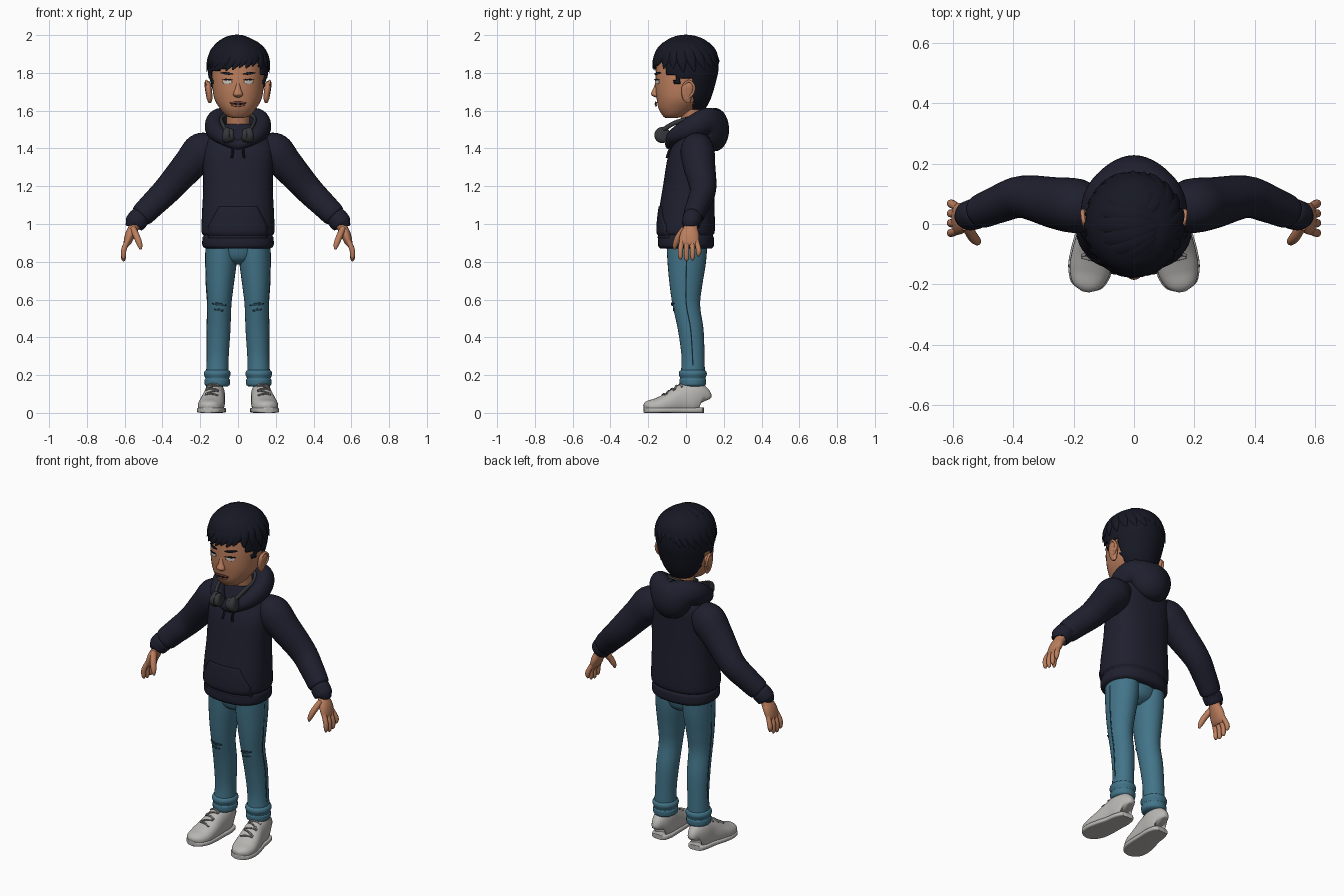
import bpy, bmesh, math, random
from mathutils import Vector

random.seed(4)
cube = bpy.data.objects.get("Cube")
if cube:
    bpy.data.objects.remove(cube)


def material(name, r, g, b):
    m = bpy.data.materials.new(name)
    m.use_nodes = True
    m.diffuse_color = (r, g, b, 1)
    bsdf = m.node_tree.nodes["Principled BSDF"]
    bsdf.inputs["Base Color"].default_value = (r, g, b, 1)
    bsdf.inputs["Roughness"].default_value = 0.8
    return m


SKIN = material("warm skin", .5, .21, .11)
LIPS = material("lip brown", .34, .11, .07)
NAVY = material("navy fabric", .013, .014, .027)
HAIR = material("black hair", .008, .009, .017)
DENIM = material("blue denim", .055, .175, .25)
DARK_DENIM = material("dark denim", .02, .06, .09)
SHOE = material("pale grey shoe", .48, .47, .45)
LACE = material("mid grey lace", .25, .25, .25)
METAL = material("charcoal plastic", .035, .037, .042)
WHITE = material("eye white", .6, .55, .5)
X, Y, Z = Vector((1, 0, 0)), Vector((0, 1, 0)), Vector((0, 0, 1))
parts = []


def finish(name, bm, mat, mirror=False, solid=0):
    bmesh.ops.recalc_face_normals(bm, faces=bm.faces)
    me = bpy.data.meshes.new(name)
    bm.to_mesh(me)
    bm.free()
    me.materials.append(mat)
    ob = bpy.data.objects.new(name, me)
    bpy.context.collection.objects.link(ob)
    if solid:
        mod = ob.modifiers.new("thickness", 'SOLIDIFY')
        mod.thickness = solid
    if mirror:
        ob.modifiers.new("mirror", 'MIRROR').use_mirror_merge = False
    parts.append(ob)
    return ob


def smooth_rows(rows, steps, closed):
    """Catmull-Rom interpolation through rows of equal length."""
    n, out = len(rows), []
    pick = lambda i: rows[i % n] if closed else rows[min(max(i, 0), n - 1)]
    for i in range(n if closed else n - 1):
        for s in range(steps):
            t = s / steps
            out.append([b + .5 * t * (c - a + t * (2 * a - 5 * b + 4 * c - d + t * (3 * (b - c) + d - a)))
                        for a, b, c, d in zip(pick(i - 1), pick(i), pick(i + 1), pick(i + 2))])
    return out if closed else out + [list(rows[-1])]


def sweep(name, rows, mat, up=Y, upright=False, closed=False, mirror=False,
          sides=28, power=2, floor=None, steps=5, keep=None, solid=0):
    """Skin rows of (x, y, z, radius_a, radius_b) with (super)elliptic sections."""
    rows = smooth_rows(rows, steps, closed)
    pts = [Vector(r[:3]) for r in rows]
    n, bm, rings = len(rows), bmesh.new(), []
    for i, r in enumerate(rows):
        after = pts[(i + 1) % n] if closed else pts[min(i + 1, n - 1)]
        before = pts[i - 1] if closed else pts[max(i - 1, 0)]
        t = Z if upright else (after - before).normalized()
        u = up.cross(t).normalized()
        v = t.cross(u)
        ring = []
        for k in range(sides):
            c, s = math.cos(math.tau * k / sides), math.sin(math.tau * k / sides)
            p = pts[i] + u * math.copysign(abs(c) ** (2 / power), c) * max(r[3], .001) \
                + v * math.copysign(abs(s) ** (2 / power), s) * max(r[4], .001)
            if floor is not None:
                p.z = max(p.z, floor)
            ring.append(bm.verts.new(p))
        rings.append(ring)
    for i in range(n if closed else n - 1):
        a, b = rings[i], rings[(i + 1) % n]
        for k in range(sides):
            j = (k + 1) % sides
            bm.faces.new((a[k], a[j], b[j], b[k]))
    if not closed and not keep:
        bm.faces.new(rings[0])
        bm.faces.new(rings[-1])
    if keep:
        gone = [f for f in bm.faces if not keep(f.calc_center_median())]
        bmesh.ops.delete(bm, geom=gone, context='FACES')
    return finish(name, bm, mat, mirror, solid)


def hit(ob, origin, direction):
    ok, loc, _, _ = ob.ray_cast(Vector(origin), direction, depsgraph=bpy.context.evaluated_depsgraph_get())
    return loc if ok else Vector(origin) + direction


def patch(name, target, x, z, width, h, mat, mirror=False, lift=.003, n=10, tilt=0):
    """Thin plate laid on the front of a target; width is a rule of height -1..1."""
    bm, grid = bmesh.new(), []
    for j in range(n + 1):
        v = (2 * j / n - 1) * .97
        row = []
        for i in range(n + 1):
            px = x + (2 * i / n - 1) * width(v)
            p = hit(target, (px, -1, z + v * h + tilt * (px - x)), Y)
            row.append(bm.verts.new(p - Y * lift))
        grid.append(row)
    for j in range(n):
        for i in range(n):
            bm.faces.new((grid[j][i], grid[j][i + 1], grid[j + 1][i + 1], grid[j + 1][i]))
    return finish(name, bm, mat, mirror, .004)


def oval(w):
    return lambda v: w * math.sqrt(1 - v * v)


# Hoodie body with a gathered hem
torso = sweep("hoodie_body", [
    (0, 0, .87, .17, .135), (0, 0, .885, .188, .147), (0, 0, .925, .188, .148), (0, 0, .94, .182, .142),
    (0, 0, .96, .193, .152), (0, .003, 1.05, .191, .149), (0, .013, 1.2, .184, .135), (0, .025, 1.35, .188, .122),
    (0, .04, 1.43, .18, .105), (0, .045, 1.49, .135, .085), (0, .04, 1.53, .08, .06)],
    NAVY, upright=True, sides=48, power=2.4)
sweep("sleeve", [
    (.13, .055, 1.42, .07, .07), (.19, .06, 1.385, .1, .09), (.26, .07, 1.31, .088, .085),
    (.37, .09, 1.185, .075, .07), (.45, .065, 1.105, .068, .062), (.505, .042, 1.05, .063, .056),
    (.515, .038, 1.04, .053, .048), (.525, .034, 1.03, .057, .051), (.55, .026, 1.0, .053, .048),
    (.553, .025, .995, .035, .035)], NAVY, mirror=True)
patch("front_pocket", torso, 0, 1.01, lambda v: .16 if v < -.3 else .16 - .06 * (v + .3) / 1.3,
      .085, NAVY, lift=.005, n=16)

# Hood resting round the neck
half = [(.09, -.06, 1.465, .038, .04), (.125, .03, 1.51, .05, .06), (.095, .11, 1.54, .058, .075)]
front, back = (0, -.088, 1.42, .022, .025), (0, .152, 1.5, .076, .115)
other = [(-x, y, z, a, b) for x, y, z, a, b in reversed(half)]
sweep("hood", [front] + half + [back] + other, NAVY, up=Z, closed=True, steps=8)
cords = [(x, hit(torso, (x, -1, z), Y).y - .006, z, .006, .006)
         for x, z in ((.022, 1.44), (.03, 1.41), (.028, 1.38), (.033, 1.35))]
sweep("drawstring", cords, HAIR, mirror=True, sides=8)

# Headphones worn round the neck
sweep("headphone_cup", [(.022, -.128, 1.468, .02, .02), (.027, -.128, 1.468, .034, .034),
                        (.045, -.126, 1.47, .036, .036), (.05, -.126, 1.47, .042, .042),
                        (.072, -.124, 1.472, .04, .04), (.08, -.123, 1.473, .02, .02)],
      METAL, up=Z, mirror=True, steps=3)
band = [(.066, -.12, 1.5), (.085, -.06, 1.535), (.088, .02, 1.56), (.06, .075, 1.58)]
band += [(0, .095, 1.585)] + [(-x, y, z) for x, y, z in reversed(band)]
sweep("headphone_band", [p + (.009, .012) for p in band], METAL, up=Z, sides=12)

# Head and neck
sweep("neck", [(0, .045, 1.42, .07, .06), (0, .035, 1.52, .06, .055), (0, .015, 1.64, .065, .06)], SKIN, upright=True)
head = sweep("head", [
    (0, -.08, 1.56, .02, .025), (0, -.067, 1.572, .06, .055), (0, -.045, 1.61, .095, .1),
    (0, -.02, 1.66, .124, .135), (0, -.008, 1.72, .135, .153), (0, 0, 1.8, .138, .16), (0, 0, 1.88, .128, .15),
    (0, 0, 1.94, .09, .11), (0, 0, 1.965, .03, .04)], SKIN, upright=True, sides=40, power=2.15)
sweep("nose", [(0, -.148, 1.765, .008, .008), (0, -.157, 1.72, .014, .015), (0, -.164, 1.69, .025, .021),
               (0, -.16, 1.677, .022, .016), (0, -.153, 1.67, .008, .006)], SKIN, upright=True)
sweep("ear", [(.15, .012, 1.64, .006, .01), (.15, .006, 1.66, .014, .022), (.154, .008, 1.7, .017, .033),
              (.158, .014, 1.735, .016, .033), (.157, .018, 1.757, .005, .012)], SKIN, upright=True, mirror=True)
rim = [(.158, .0, 1.66), (.164, .035, 1.69), (.17, .042, 1.73), (.168, .015, 1.757), (.162, -.012, 1.735)]
sweep("ear_rim", [p + (.007, .007) for p in rim], SKIN, up=X, mirror=True, sides=10)
patch("eye_white", head, .055, 1.752, oval(.024), .011, WHITE, True)
patch("iris", head, .054, 1.752, oval(.011), .011, HAIR, True, lift=.006)
patch("upper_lash", head, .055, 1.764, oval(.027), .003, HAIR, True, lift=.006)
patch("eyebrow", head, .057, 1.797, oval(.032), .006, HAIR, True, lift=.005, tilt=.1)
patch("upper_lip", head, 0, 1.642, oval(.045), .006, LIPS, lift=.008)
patch("lower_lip", head, 0, 1.63, oval(.036), .008, LIPS, lift=.009)
patch("mouth_line", head, 0, 1.636, oval(.043), .002, HAIR, lift=.0105)


# Hair: trimmed cap, then overlapping locks swept across from a side part
def covered(p):
    if p.y < -.06:
        return p.z > (1.8 + .25 * (p.x + .16) if p.x < .12 else 1.79)
    if p.y < -.03:
        return p.z > 1.74
    return p.z > 1.77 if p.y < .035 else True


sweep("hair_cap", [
    (0, .04, 1.605, .066, .06), (0, .022, 1.66, .115, .108), (0, .003, 1.74, .147, .152), (0, 0, 1.82, .161, .172),
    (0, 0, 1.9, .154, .166), (0, 0, 1.95, .122, .135), (0, 0, 1.98, .07, .08), (0, 0, 1.99, .005, .005)],
    HAIR, upright=True, sides=56, steps=8, keep=covered, solid=.01)


def lock(name, start, end, width, flick=.04):
    a, b = Vector(start).normalized(), Vector(end).normalized()
    rows = []
    for i in range(7):
        t = i / 6
        d = a.slerp(b, t)
        p = d * (1 + flick * t ** 4)
        girth = math.sin(math.pi * (.22 + .76 * t))
        rows.append((p.x * .16, p.y * .17, 1.82 + p.z * .166, width * girth, .018 * girth))
    sweep(name, rows, HAIR, up=a.slerp(b, .5), sides=10, steps=3)


for i in range(17):
    f = i / 16
    turn = math.radians(-62 - 205 * f)
    drop = .12 - .16 * math.sin(math.pi * f) + random.uniform(-.08, .08)
    lock("swept_lock", (.5 - .15 * f, -.42 + .8 * f, .78), (math.cos(turn), math.sin(turn), drop), .04)
for i in range(7):
    turn = math.radians(-42 + 19 * i)
    lock("side_lock", (.5, -.4 + .12 * i, .74), (math.cos(turn), math.sin(turn), random.uniform(-.15, .05)), .034)
for i in range(8):
    turn = math.radians(50 + 14 * i)
    lock("crown_lock", (random.uniform(-.2, .3), .2, 1),
         (math.cos(turn), math.sin(turn), random.uniform(.2, .45)), .034, .07)

# Hands
sweep("palm", [(.535, .032, 1.02, .03, .034), (.55, .026, .985, .027, .036), (.57, .02, .945, .027, .05),
               (.585, .016, .905, .021, .052), (.592, .015, .885, .013, .045)], SKIN, mirror=True)
for i, name in enumerate(("index", "middle", "ring", "little")):
    y, tip = -.022 + .026 * i, (.812, .803, .808, .828)[i]
    spread = y + (i - 1.2) * .006
    sweep(name + "_finger", [(.585, y, .91, .013, .013), (.604, spread, .865, .014, .014),
                             (.606, spread, tip + .015, .012, .012), (.603, spread, tip, .004, .004)],
          SKIN, mirror=True, sides=12)
sweep("thumb", [(.555, -.005, .975, .016, .02), (.535, -.04, .93, .017, .018), (.52, -.057, .89, .014, .014),
                (.515, -.062, .865, .005, .005)], SKIN, mirror=True, sides=14)

# Jeans with rolled cuffs and worn knees
sweep("jeans_seat", [(0, .005, .785, .03, .04), (0, .005, .82, .11, .09), (0, .005, .92, .172, .112)],
      DENIM, upright=True)
leg = sweep("jeans_leg", [
    (.088, .005, .93, .084, .11), (.09, .004, .8, .083, .102), (.095, 0, .68, .073, .087),
    (.098, .002, .57, .063, .073), (.102, .025, .44, .062, .068), (.107, .037, .3, .058, .061),
    (.11, .036, .2, .06, .064)], DENIM, upright=True, mirror=True)
sweep("jeans_cuff", [(.11, .036, .14, .055, .06), (.11, .036, .15, .066, .069), (.11, .036, .175, .067, .071),
                     (.11, .036, .183, .063, .067), (.11, .036, .205, .071, .074), (.11, .036, .222, .066, .069),
                     (.11, .036, .23, .05, .05)], DENIM, upright=True, mirror=True)
for z, w in ((.575, .036), (.545, .026)):
    patch("knee_rip", leg, .1, z, oval(w), .006, DARK_DENIM, True, tilt=.15)
sweep("side_seam", [(.172, .004, .85, .003, .004), (.168, 0, .68, .003, .004), (.161, .002, .57, .003, .004),
                    (.164, .025, .44, .003, .004), (.165, .037, .25, .003, .004)], DARK_DENIM, mirror=True, sides=6)

# Shoes
last = [(.12, .094, .06, .018, .03), (.12, .085, .07, .04, .07), (.122, .04, .078, .054, .088),
        (.127, -.02, .07, .058, .08), (.137, -.09, .05, .067, .057), (.146, -.15, .035, .068, .045),
        (.156, -.2, .03, .05, .034), (.16, -.22, .025, .018, .018)]
shoe = sweep("shoe_upper", last, SHOE, up=Z, mirror=True, floor=.012, power=2.3)
sweep("shoe_sole", [(x, y, .014, a + .005, .014) for x, y, z, a, b in last], SHOE, up=Z, mirror=True, power=5)
for i in range(5):
    y = -.03 - .022 * i
    row = []
    for dx in (-.034, -.017, 0, .017, .034):
        p = hit(shoe, (.13 - y * .08 + dx, y + dx * .25 * (-1) ** i, 1), -Z)
        if p.z < .18 and p.z > 0:
            row.append((p.x, p.y, p.z + .002, .005, .005))
    if len(row) < 3:
        row = [(.13 - y * .08 + dx, y, .155 + y * .6, .005, .005) for dx in (-.03, 0, .03)]
    sweep("shoe_lace", row, LACE, up=Z, mirror=True, sides=8)

# Shading
bpy.ops.object.select_all(action='DESELECT')
for ob in parts:
    ob.select_set(True)
bpy.context.view_layer.objects.active = parts[0]
bpy.ops.object.shade_smooth_by_angle(angle=math.radians(45))
